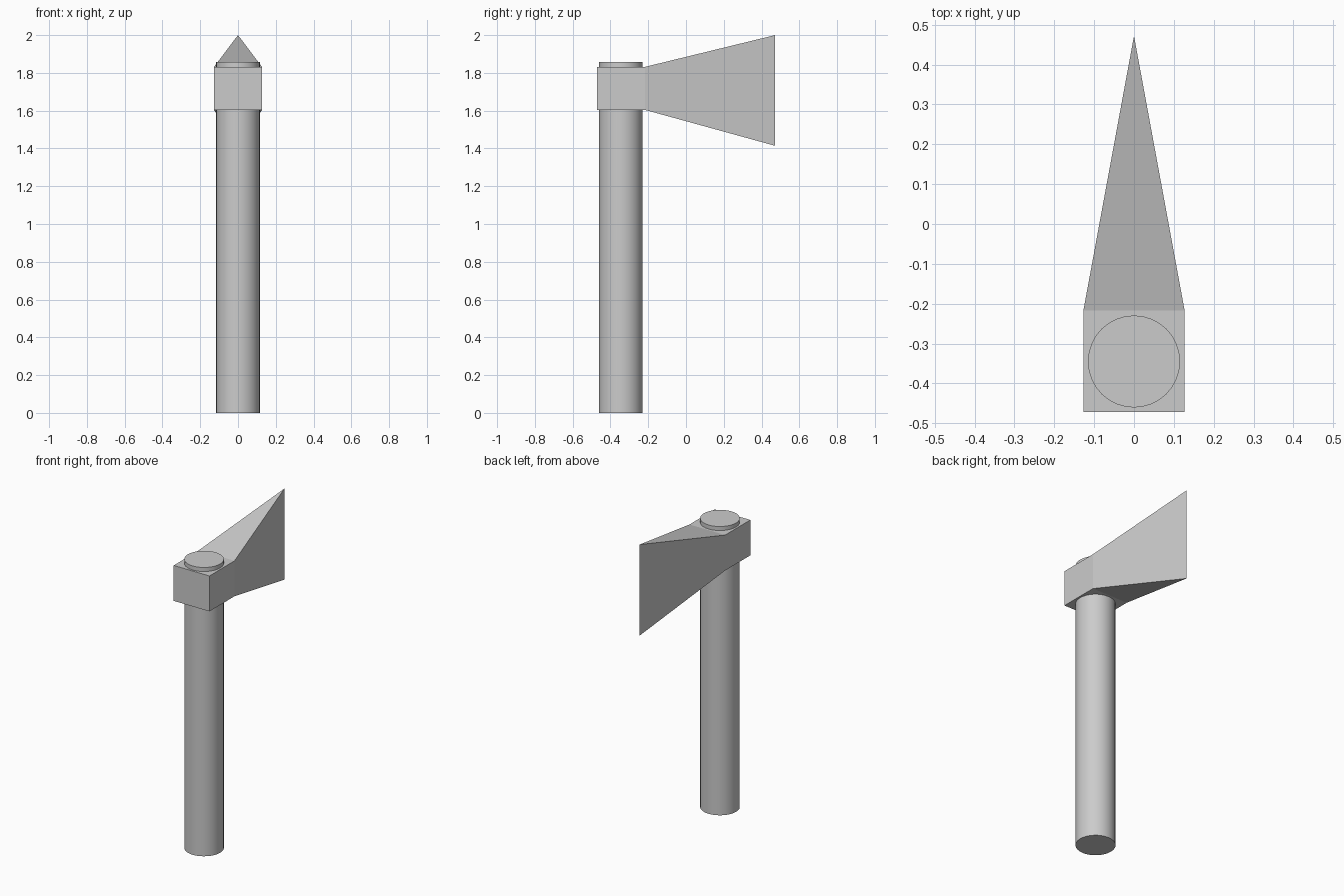
import bpy, bmesh, math

if "Cube" in bpy.data.objects:
    bpy.data.objects.remove(bpy.data.objects["Cube"])

HANDLE_Y, HANDLE_R, HANDLE_TOP = -0.345, 0.1155, 1.858

# Handle: round shaft running through the head
bpy.ops.mesh.primitive_cylinder_add(vertices=32, radius=HANDLE_R, depth=HANDLE_TOP,
                                    location=(0, HANDLE_Y, HANDLE_TOP / 2))
handle = bpy.context.object
handle.name = "handle"
bpy.ops.object.shade_smooth_by_angle(angle=math.radians(30))

# Axe head: mirrored plan sections along y, (y, half width, bottom z, top z)
bm = bmesh.new()
sections = []
for y, w, z0, z1 in [(-0.472, 0.127, 1.604, 1.832), (-0.217, 0.127, 1.604, 1.832)]:
    sections.append([bm.verts.new((x, y, z))
                     for x, z in ((-w, z0), (w, z0), (w, z1), (-w, z1))])
poll, cheek = sections
bm.faces.new(poll)
for i in range(4):
    j = (i + 1) % 4
    bm.faces.new((poll[i], poll[j], cheek[j], cheek[i]))

# Blade: flares in height and tapers to a sharp vertical edge
low, high = (bm.verts.new((0, 0.472, z)) for z in (1.414, 2.0))
bl, br, tr, tl = cheek
for face in ((br, tr, high, low), (tl, bl, low, high), (bl, br, low), (tr, tl, high)):
    bm.faces.new(face)
bmesh.ops.recalc_face_normals(bm, faces=bm.faces)

mesh = bpy.data.meshes.new("axe_head")
bm.to_mesh(mesh)
bm.free()
bpy.context.collection.objects.link(bpy.data.objects.new("axe_head", mesh))
